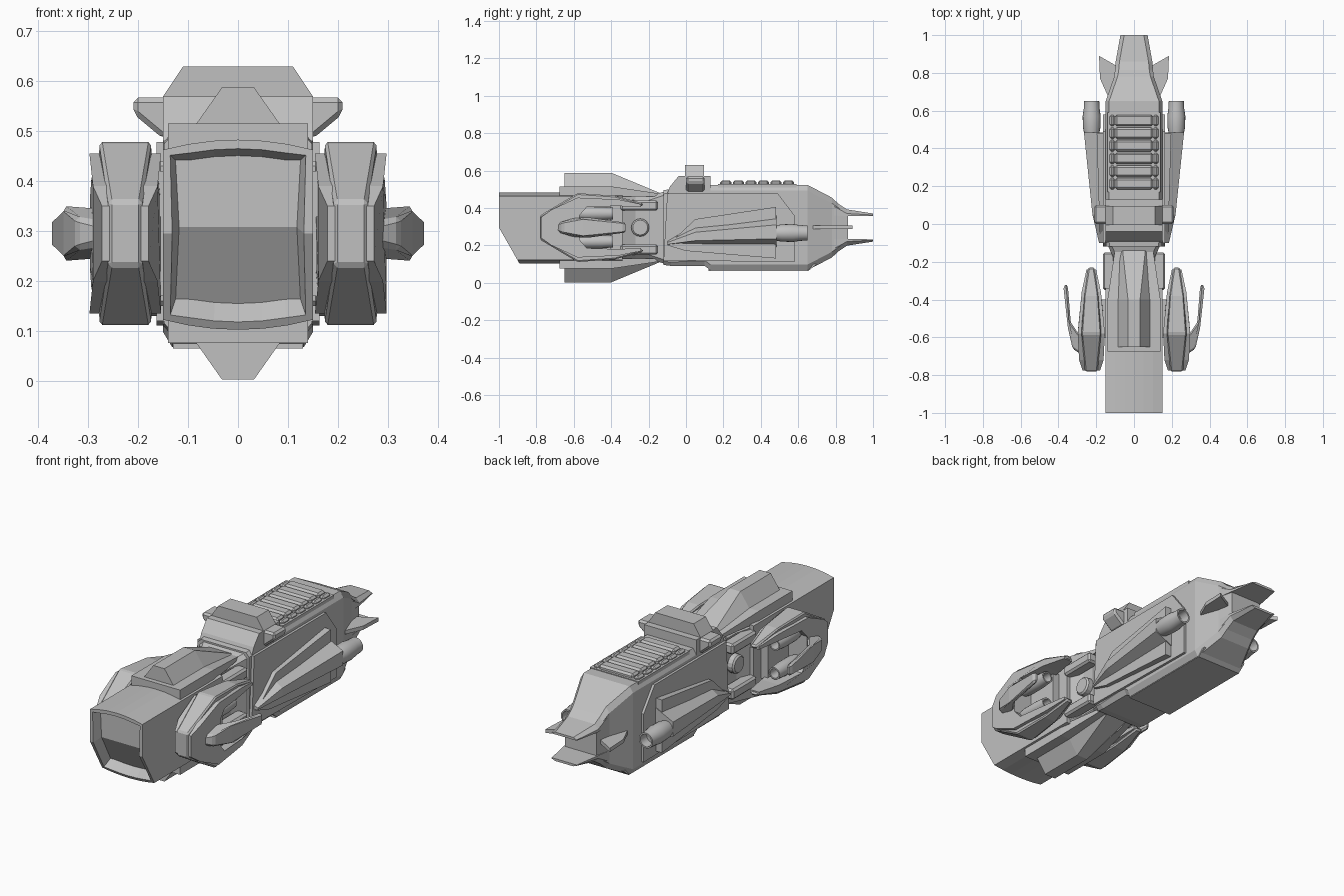
import bpy, bmesh, math
from mathutils import Vector

MID = 0.295  # height of the horizontal symmetry plane

cube = bpy.data.objects.get("Cube")
if cube:
    bpy.data.objects.remove(cube, do_unlink=True)

grey = bpy.data.materials.new("hull_grey")
grey.use_nodes = True
COLOUR = (0.53, 0.53, 0.53, 1)
grey.diffuse_color = COLOUR
grey.node_tree.nodes["Principled BSDF"].inputs["Base Color"].default_value = COLOUR


def finish(name, bm, mirror="", bevel=0):
    """Turn a bmesh into an object, mirrored over x and/or the mid height."""
    bmesh.ops.translate(bm, verts=bm.verts, vec=(0, 0, -MID))
    bmesh.ops.recalc_face_normals(bm, faces=bm.faces)
    mesh = bpy.data.meshes.new(name)
    bm.to_mesh(mesh)
    bm.free()
    mesh.materials.append(grey)
    obj = bpy.data.objects.new(name, mesh)
    obj.location.z = MID
    bpy.context.collection.objects.link(obj)
    if bevel:
        mod = obj.modifiers.new("Bevel", "BEVEL")
        mod.width, mod.segments = bevel, 1
    if mirror:
        mod = obj.modifiers.new("Mirror", "MIRROR")
        mod.use_axis = ["x" in mirror, False, "z" in mirror]
        mod.use_mirror_merge = False
    return obj


def loft_mesh(rings, caps=True):
    bm = bmesh.new()
    loops = [[bm.verts.new(p) for p in ring] for ring in rings]
    n = len(loops[0])
    for a, b in zip(loops, loops[1:]):
        for i in range(n):
            bm.faces.new((a[i], a[(i + 1) % n], b[(i + 1) % n], b[i]))
    if caps:
        bm.faces.new(loops[0])
        bm.faces.new(loops[-1])
    return bm


def loft(name, rings, mirror="", bevel=0):
    return finish(name, loft_mesh(rings), mirror, bevel)


def prism(name, profile, axis, low, high, mirror="", bevel=0):
    """Extrude a 2D profile; low and high may be functions of the profile point."""
    def ring(end):
        out = []
        for a, b in profile:
            d = end(a, b) if callable(end) else end
            out.append({"x": (d, a, b), "y": (a, d, b), "z": (a, b, d)}[axis])
        return out
    return loft(name, [ring(low), ring(high)], mirror, bevel)


def box(name, x, y, z, mirror="", bevel=0):
    return prism(name, [(x[0], y[0]), (x[1], y[0]), (x[1], y[1]), (x[0], y[1])],
                 "z", z[0], z[1], mirror, bevel)


def interp(table):
    """Piecewise linear function from (position, value) pairs."""
    def f(t):
        for (a, u), (b, v) in zip(table, table[1:]):
            if t <= b:
                return u + (v - u) * max(0, t - a) / (b - a)
        return table[-1][1]
    return f


def tube(name, x, z, stations, mirror):
    """Round smooth part along y from (y, radius) stations."""
    rings = [[(x + r * math.cos(k * math.tau / 20), y, z + r * math.sin(k * math.tau / 20))
              for k in range(20)] for y, r in stations]
    obj = loft(name, rings, mirror)
    bpy.ops.object.select_all(action="DESELECT")
    obj.select_set(True)
    bpy.context.view_layer.objects.active = obj
    bpy.ops.object.shade_smooth_by_angle(angle=math.radians(35))


# Forward hull: arched box with a kinked, recessed nose
N = 6
arch = [(0.15 - 0.3 * i / N, 0.483 - 0.02 * (2 * i / N - 1) ** 2) for i in range(N + 1)]
upper = [(0.15, MID)] + arch + [(-0.15, MID)]
lower = [(x, 2 * MID - z - 0.005) for x, z in reversed(arch)]
section = upper + lower


def nose_y(z):
    return -1 + max(0, MID - z) * 0.57


bm = loft_mesh([[(x, nose_y(z), z) for x, z in section],
                [(x, -0.34, z) for x, z in section]], caps=False)
bm.verts.ensure_lookup_table()
count = len(section)
top = bm.faces.new(bm.verts[:len(upper)])
bottom = bm.faces.new([bm.verts[i % count] for i in range(len(upper) - 1, count + 1)])
bm.faces.new(bm.verts[count:])
bmesh.ops.recalc_face_normals(bm, faces=bm.faces)
bmesh.ops.inset_region(bm, faces=[top, bottom], thickness=0.018)
bmesh.ops.inset_region(bm, faces=[top, bottom], thickness=0.014, depth=-0.05)
finish("forward_hull", bm)


# Neck between the hulls, with round hubs and pod brackets
def slab(y, w, z0, z1, c=0.0, d=0.0):
    """Chamfered rectangular ring across y."""
    return [(w, y, z0 + d), (w, y, z1 - d), (w - c, y, z1), (c - w, y, z1),
            (-w, y, z1 - d), (-w, y, z0 + d), (c - w, y, z0), (w - c, y, z0)]


loft("neck", [slab(y, w, z0, z1, 0.02, 0.02) for y, w, z0, z1 in
              ((-0.36, 0.14, 0.12, 0.47), (-0.27, 0.10, 0.13, 0.46),
               (-0.2, 0.10, 0.13, 0.46), (-0.11, 0.14, 0.1, 0.49))])
hub = [(-0.245 + 0.048 * math.cos(k * math.tau / 16),
        MID + 0.048 * math.sin(k * math.tau / 16)) for k in range(16)]
prism("neck_hub", hub, "x", 0.08, 0.135, "x", 0.008)
box("pod_bracket", (0.1, 0.165), (-0.35, -0.15), (0.385, 0.44), "xz", 0.01)

# Spine ridges above and below the forward hull
loft("ridge_base", [[(x * s, y, z) for x, z in ((w, 0.46), (w, h), (-w, h), (-w, 0.46))]
                    for y, w, h, s in ((-0.675, 0.14, 0.515, 1), (-0.4, 0.14, 0.515, 1),
                                       (-0.13, 0.1, 0.475, 1))], "z")
loft("ridge", [[(0.085, y, b), (t, y, h), (-t, y, h), (-0.085, y, b)]
               for y, t, h, b in ((-0.65, 0.032, 0.588, 0.513), (-0.4, 0.032, 0.588, 0.513),
                                  (-0.14, 0.06, 0.48, 0.46))], "z")

# Side pods: a C-shaped shell with a raised narrow rail on it
CX = 0.226
half = interp([(-0.78, 0.045), (-0.68, 0.078), (-0.55, 0.07), (-0.3, 0.045), (-0.23, 0.022)])


def c_shape(outer, inner):
    return outer + inner[::-1] + [(y, 2 * MID - z) for y, z in inner] \
        + [(y, 2 * MID - z) for y, z in reversed(outer)]


shell = c_shape([(-0.775, 0.35), (-0.72, 0.39), (-0.58, 0.455), (-0.36, 0.445), (-0.24, 0.42)],
                [(-0.57, 0.36), (-0.53, 0.405), (-0.37, 0.41), (-0.24, 0.405)])
prism("pod_shell", shell, "x", lambda y, z: CX - half(y), lambda y, z: CX + half(y), "x")
rail = c_shape([(-0.78, 0.36), (-0.58, 0.479), (-0.38, 0.465), (-0.23, 0.425)],
               [(-0.6, 0.36), (-0.55, 0.42), (-0.38, 0.42), (-0.23, 0.41)])
prism("pod_rail", rail, "x", lambda y, z: CX - 0.75 * half(y),
      lambda y, z: CX + 0.75 * half(y), "x", 0.012)
box("pod_inner_wall", (0.14, 0.19), (-0.6, -0.4), (0.17, 0.42), "x")
tube("pod_thruster", 0.235, 0.37, [(-0.58, 0.028), (-0.54, 0.036), (-0.45, 0.036),
                                   (-0.39, 0.031), (-0.39, 0.024), (-0.44, 0.022)], "xz")

# Outer blades on the pods
blade = [(0.28, -0.69), (0.325, -0.66), (0.35, -0.55), (0.373, -0.34), (0.362, -0.315),
         (0.35, -0.33), (0.335, -0.52), (0.28, -0.6)]
rise = interp([(-0.69, 0.022), (-0.6, 0.056), (-0.5, 0.052), (-0.34, 0.032), (-0.315, 0.025)])
prism("pod_blade", blade, "z", lambda x, y: MID - rise(y), lambda x, y: MID + rise(y), "x", 0.012)

# Rear hull, tapering to the tail, with a belly plate
loft("rear_hull", [slab(y, w, z0, z1, 0.018, d) for y, w, z0, z1, d in
                   ((-0.12, 0.148, 0.095, 0.495, 0.02), (-0.08, 0.15, 0.09, 0.5, 0.02),
                    (0.1, 0.15, 0.09, 0.52, 0.03), (0.13, 0.15, 0.067, 0.523, 0.03),
                    (0.65, 0.15, 0.067, 0.523, 0.03), (0.78, 0.105, 0.135, 0.455, 0.03),
                    (0.865, 0.09, 0.215, 0.375, 0.01))])
prism("belly_plate", [(0.12, 0.1), (0.12, 0.064), (0.655, 0.064), (0.7, 0.1)],
      "x", -0.13, 0.13)

# Tail prongs and small side fins
loft("tail_prong", [[(w, y, a), (w - 0.02, y, b), (0.02 - w, y, b), (-w, y, a),
                     (-w, y, c), (w, y, c)]
                    for y, w, a, b, c in ((0.77, 0.105, 0.42, 0.452, 0.36),
                                          (0.86, 0.097, 0.37, 0.392, 0.356),
                                          (1.0, 0.072, 0.362, 0.37, 0.358))], "z")
prism("tail_fin", [(0.09, 0.66), (0.135, 0.67), (0.18, 0.77), (0.185, 0.89), (0.08, 0.83)],
      "z", MID - 0.008, MID + 0.012, "x")

# Side armour panel, layered fairing and gun barrel
prism("side_panel", [(-0.12, 0.12), (0.58, 0.11), (0.58, 0.36), (0.49, 0.478), (-0.1, 0.478)],
      "x", 0.13, 0.163, "x")
prism("fairing_base", [(-0.1, 0.2), (0.0, 0.17), (0.48, 0.13), (0.48, 0.405), (0.05, 0.34)],
      "x", 0.14, lambda y, z: 0.18 + 0.03 * (y + 0.1), "x")
loft("fairing", [[(0.15, y, a), (o, y, b), (o, y, c), (0.15, y, d)]
                 for y, o, a, b, c, d in ((-0.1, 0.185, 0.2, 0.205, 0.215, 0.225),
                                          (0.05, 0.22, 0.193, 0.225, 0.27, 0.315),
                                          (0.485, 0.265, 0.185, 0.235, 0.31, 0.365))], "x")
tube("gun_barrel", 0.224, 0.266, [(0.46, 0.036), (0.51, 0.046), (0.57, 0.048), (0.61, 0.042),
                                  (0.65, 0.04), (0.65, 0.032), (0.6, 0.03)], "x")

# Ribbed deck on top
box("deck_frame", (-0.14, 0.14), (0.17, 0.59), (0.5, 0.527))
for i in range(6):
    y = 0.183 + i * 0.067
    box(f"deck_rib_{i + 1}", (-0.1, 0.1), (y, y + 0.06), (0.515, 0.547), bevel=0.01)
    box(f"deck_rib_end_{i + 1}", (0.1, 0.13), (y, y + 0.06), (0.515, 0.542), "x", 0.01)

# Bridge with sloped cap and side arms
prism("bridge", [(-0.1, 0.48), (-0.085, 0.515), (-0.04, 0.57), (0.13, 0.57), (0.13, 0.48)],
      "x", -0.15, 0.15)
prism("bridge_cap", [(-0.15, 0.56), (0.15, 0.56), (0.15, 0.57), (0.11, 0.63),
                     (-0.11, 0.63), (-0.15, 0.57)], "y", -0.005, 0.095)
prism("bridge_arm", [(0.13, 0.485), (0.15, 0.485), (0.21, 0.535), (0.21, 0.568), (0.13, 0.568)],
      "y", 0.0, 0.1, "x", 0.01)
